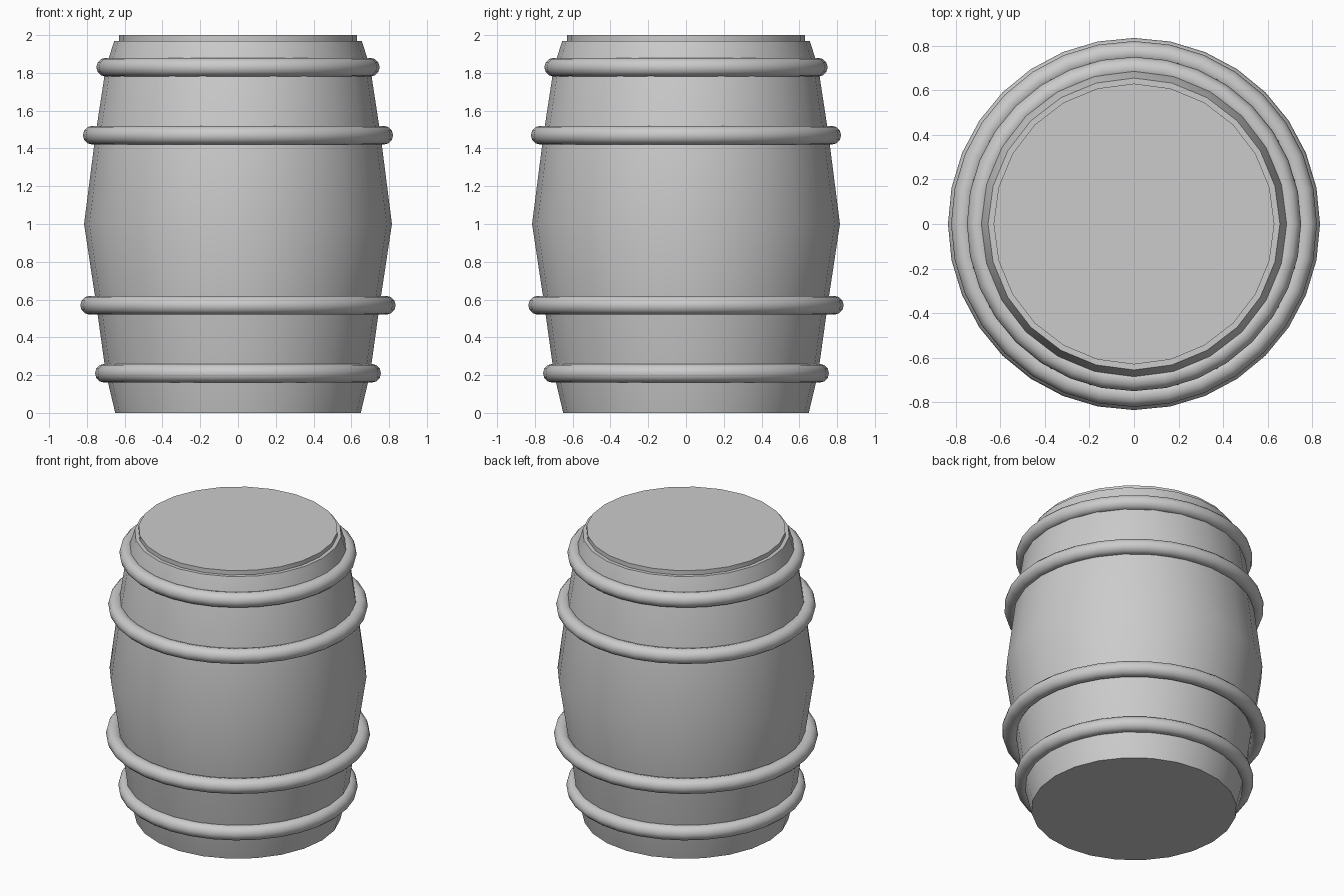
import bpy, bmesh, math

if "Cube" in bpy.data.objects:
    bpy.data.objects.remove(bpy.data.objects["Cube"])


def lathe(name, profile, sides):
    """Closed solid of revolution from (radius, z) points, bottom to top."""
    bm = bmesh.new()
    rings = []
    for r, z in profile:
        rings.append([bm.verts.new((r * math.cos(2 * math.pi * i / sides),
                                    r * math.sin(2 * math.pi * i / sides), z))
                      for i in range(sides)])
    for a, b in zip(rings, rings[1:]):
        for i in range(sides):
            j = (i + 1) % sides
            bm.faces.new((a[i], a[j], b[j], b[i]))
    bm.faces.new(rings[0][::-1])
    bm.faces.new(rings[-1])
    mesh = bpy.data.meshes.new(name)
    bm.to_mesh(mesh)
    bm.free()
    obj = bpy.data.objects.new(name, mesh)
    bpy.context.collection.objects.link(obj)
    smooth(obj)
    return obj


def smooth(obj):
    bpy.ops.object.select_all(action='DESELECT')
    obj.select_set(True)
    bpy.context.view_layer.objects.active = obj
    bpy.ops.object.shade_smooth_by_angle(angle=math.radians(35))


# Bulging barrel body
lathe("barrel_body", [(0.65, 0), (0.70, 0.21), (0.75, 0.57), (0.815, 1.0),
                      (0.755, 1.47), (0.70, 1.83), (0.655, 1.97)], 24)

# Flat lid disc on top
lathe("lid", [(0.63, 1.95), (0.63, 2.0)], 24)

# Round hoops
hoops = {"hoop_bottom": (0.21, 0.707), "hoop_lower": (0.57, 0.785),
         "hoop_upper": (1.47, 0.771), "hoop_top": (1.83, 0.70)}
for name, (z, radius) in hoops.items():
    bpy.ops.mesh.primitive_torus_add(major_segments=32, minor_segments=12,
                                     major_radius=radius, minor_radius=0.05,
                                     location=(0, 0, z))
    hoop = bpy.context.object
    hoop.name = name
    smooth(hoop)
